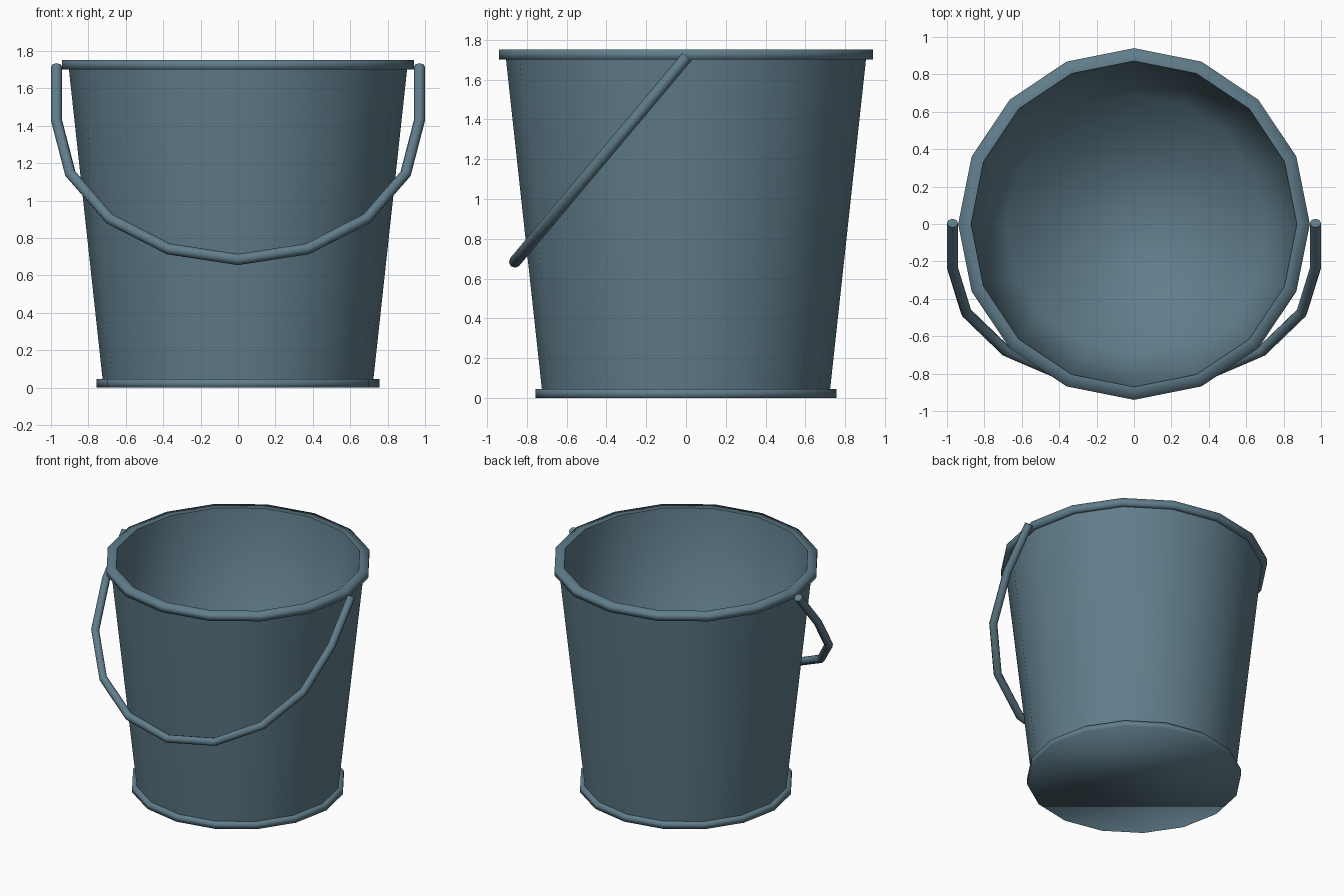
import bpy, bmesh, math
from mathutils import Vector

if "Cube" in bpy.data.objects:
    bpy.data.objects.remove(bpy.data.objects["Cube"])

SIDES = 16

paint = bpy.data.materials.new("blue grey")
paint.diffuse_color = (0.117, 0.205, 0.258, 1.0)
paint.use_nodes = True
paint.node_tree.nodes["Principled BSDF"].inputs["Base Color"].default_value = paint.diffuse_color


def finish(name, bm, sharp_angle):
    """Smooth shading with sharp edges kept above the given angle."""
    for f in bm.faces:
        f.smooth = True
    for e in bm.edges:
        if len(e.link_faces) == 2:
            e.smooth = e.calc_face_angle(0) < math.radians(sharp_angle)
    mesh = bpy.data.meshes.new(name)
    bm.to_mesh(mesh)
    bm.free()
    mesh.materials.append(paint)
    ob = bpy.data.objects.new(name, mesh)
    bpy.context.scene.collection.objects.link(ob)
    return ob


def skin(bm, rings):
    """Bridge consecutive rings of vertices with quads."""
    n = len(rings[0])
    for a, b in zip(rings, rings[1:]):
        for i in range(n):
            j = (i + 1) % n
            bm.faces.new((a[i], a[j], b[j], b[i]))


def lathe(name, profile, cap_start=False, cap_end=False):
    """Spin (radius, z) points around z; points run up the outside."""
    bm = bmesh.new()
    rings = []
    for r, z in profile:
        rings.append([bm.verts.new((r * math.cos(math.tau * i / SIDES),
                                    r * math.sin(math.tau * i / SIDES), z))
                      for i in range(SIDES)])
    skin(bm, rings)
    if cap_start:
        bm.faces.new(rings[0][::-1])
    if cap_end:
        bm.faces.new(rings[-1])
    return finish(name, bm, 30)


# base ring with the closed underside
lathe("base_ring", [(0.757, 0), (0.757, 0.045), (0.724, 0.045)], cap_start=True)

# tapered outer wall
lathe("outer_wall", [(0.724, 0.045), (0.904, 1.70)])

# rolled rim
lathe("rim", [(0.904, 1.70), (0.94, 1.70), (0.94, 1.75), (0.871, 1.75)])

# inner wall and floor
lathe("inner_wall", [(0.871, 1.75), (0.692, 0.05)], cap_end=True)

# bail handle: straight ends and a half circle, in a plane hanging forward 40 degrees
RADIUS, STRAIGHT, TUBE, TUBE_SIDES = 0.97, 0.375, 0.03, 8
tilt = math.radians(40)
origin = Vector((0, 0.005, 1.715))
across = Vector((1, 0, 0))
down = Vector((0, -math.sin(tilt), -math.cos(tilt)))
plane_normal = across.cross(down)

bm = bmesh.new()
path = [(0, 0)] + [(math.pi * k / 8, STRAIGHT) for k in range(9)] + [(math.pi, 0)]
rings = []
for angle, drop in path:
    radial = across * math.cos(angle) + down * math.sin(angle)
    centre = origin + down * drop + radial * RADIUS
    ring = []
    for i in range(TUBE_SIDES):
        t = math.tau * i / TUBE_SIDES
        ring.append(bm.verts.new(centre + TUBE * (radial * math.cos(t)
                                                  + plane_normal * math.sin(t))))
    rings.append(ring)
skin(bm, rings)
bm.faces.new(rings[0][::-1])
bm.faces.new(rings[-1])
bmesh.ops.recalc_face_normals(bm, faces=bm.faces)
finish("handle", bm, 50)
